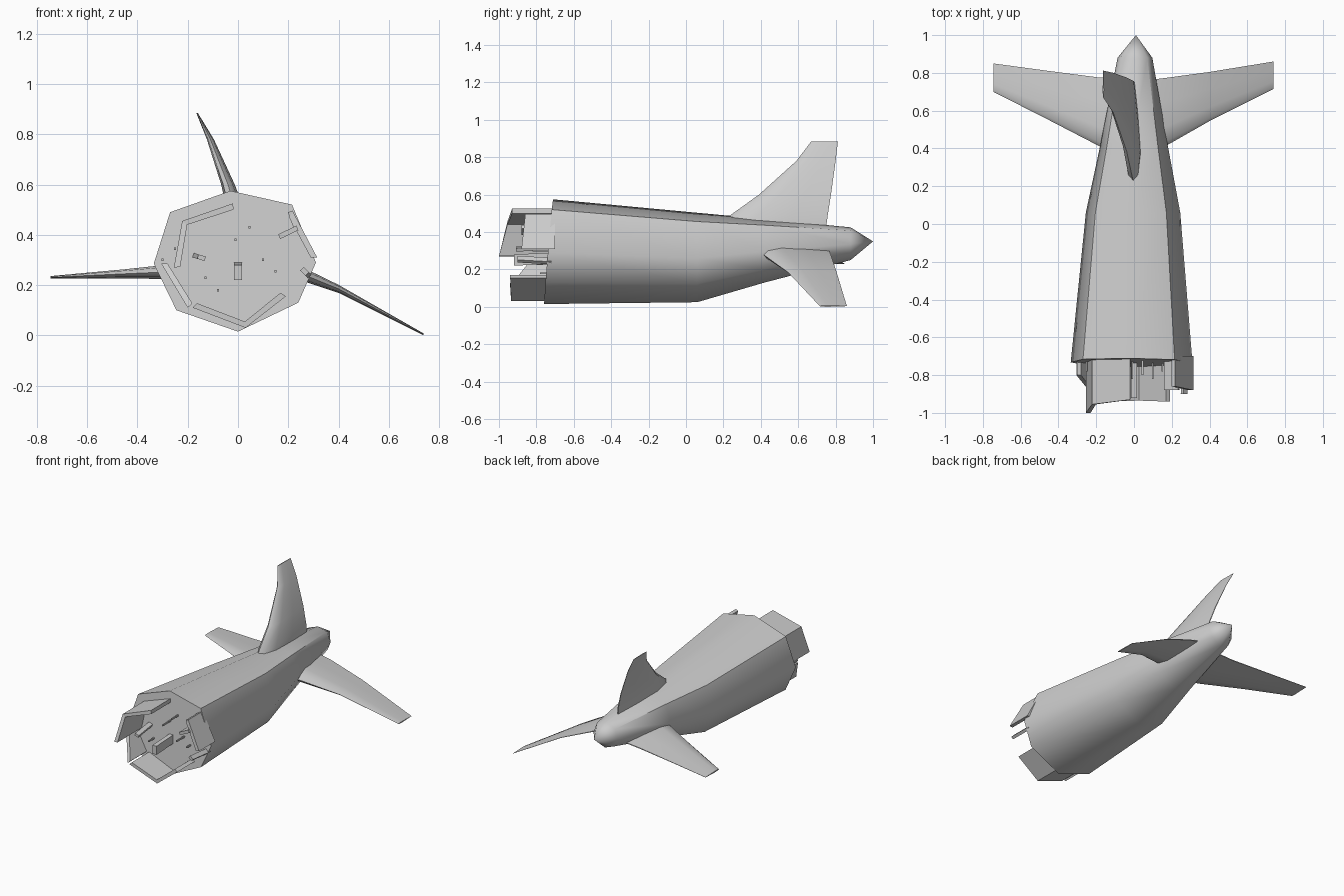
import bpy, bmesh, math
from mathutils import Vector


def loft(name, rings, smooth=0):
    """Skin a list of equal-length closed rings and cap both ends."""
    bm = bmesh.new()
    vs = [[bm.verts.new(p) for p in r] for r in rings]
    n = len(rings[0])
    for a, b in zip(vs, vs[1:]):
        for i in range(n):
            j = (i + 1) % n
            bm.faces.new((a[i], a[j], b[j], b[i]))
    bm.faces.new(vs[0])
    bm.faces.new(vs[-1])
    bmesh.ops.remove_doubles(bm, verts=bm.verts, dist=1e-4)
    bmesh.ops.recalc_face_normals(bm, faces=bm.faces)
    me = bpy.data.meshes.new(name)
    bm.to_mesh(me)
    bm.free()
    ob = bpy.data.objects.new(name, me)
    bpy.context.collection.objects.link(ob)
    if smooth:
        bpy.ops.object.select_all(action='DESELECT')
        ob.select_set(True)
        bpy.context.view_layer.objects.active = ob
        bpy.ops.object.shade_smooth_by_angle(angle=math.radians(smooth))
    return ob


# Fuselage: irregular octagon, broken open at a slant, tapering to the tail tip
OCT = [(-0.03, 0.575), (0.215, 0.52), (0.31, 0.29), (0.24, 0.13),
       (0.0, 0.015), (-0.245, 0.10), (-0.335, 0.285), (-0.27, 0.49)]
rings = [[(x, -0.76 + 0.085 * z - 0.01 * x, z) for x, z in OCT]]
for y, cx, half, low, top in [(0.06, -0.005, 0.25, 0.025, 0.503),
                              (0.42, 0.0, 0.178, 0.13, 0.47),
                              (0.88, 0.005, 0.092, 0.25, 0.425),
                              (1.0, 0.01, 0.0, 0.35, 0.35)]:
    rings.append([(cx + (x + 0.0125) / 0.3225 * half, y,
                   low + (z - 0.015) / 0.56 * (top - low)) for x, z in OCT])
loft("fuselage", rings, 50)


# Tail surfaces: each station is (x, z, leading y, trailing y, half thickness)
def foil(name, stations, vertical=False):
    shape = [(0, 0), (0.06, 0.7), (0.28, 1), (0.65, 0.6), (1, 0.08),
             (1, -0.08), (0.65, -0.6), (0.28, -1), (0.06, -0.7)]
    out = []
    for x, z, y0, y1, t in stations:
        out.append([(x + (h * t if vertical else 0), y0 + u * (y1 - y0),
                     z + (0 if vertical else h * t)) for u, h in shape])
    return loft(name, out, 45)


foil("tail_fin", [(0.0, 0.43, 0.22, 0.75, 0.04), (-0.005, 0.485, 0.23, 0.757, 0.036),
                  (-0.04, 0.60, 0.39, 0.775, 0.027), (-0.11, 0.78, 0.59, 0.80, 0.014),
                  (-0.163, 0.885, 0.67, 0.812, 0.003)], True)
foil("left_tailplane", [(-0.06, 0.265, 0.36, 0.77, 0.036), (-0.18, 0.257, 0.41, 0.775, 0.035),
                        (-0.45, 0.245, 0.55, 0.81, 0.018), (-0.745, 0.231, 0.70, 0.85, 0.005)])
foil("right_tailplane", [(0.06, 0.31, 0.37, 0.76, 0.035), (0.18, 0.275, 0.42, 0.775, 0.033),
                         (0.40, 0.185, 0.545, 0.805, 0.016), (0.738, 0.004, 0.715, 0.86, 0.004)])


# Torn skin panels: points (x, z, front y), thickened towards the middle
def panel(name, pts, thick=0.025):
    out = []
    for x, z, y in pts:
        d = (Vector((0, 0.29)) - Vector((x, z))).normalized() * thick
        xi, zi = x + d.x, z + d.y
        out.append([(x, -0.70, z), (x, y, z), (xi, y, zi), (xi, -0.70, zi)])
    loft(name, out)


panel("upper_left_panel", [(-0.255, 0.27, -1.0), (-0.222, 0.455, -0.955), (-0.02, 0.525, -0.93)])
panel("lower_left_panel", [(-0.305, 0.285, -0.80), (-0.20, 0.11, -0.93)])
panel("bottom_panel", [(-0.18, 0.11, -0.94), (0.03, 0.03, -0.935), (0.19, 0.155, -0.94)])
panel("right_panel", [(0.22, 0.49, -0.86), (0.315, 0.31, -0.88)])


# Bent struts and small broken rods sticking out of the bulkhead
def rod(name, x, z, w, h, length, tilt=0, dx=0, dz=0):
    c, s = math.cos(tilt), math.sin(tilt)
    corners = [(-w, -h), (w, -h), (w, h), (-w, h)]
    out = []
    for k in (0, 1):
        out.append([(x + k * dx + (a * c - b * s) / 2, -0.72 - k * length,
                     z + k * dz + (a * s + b * c) / 2) for a, b in corners])
    loft(name, out)


rod("centre_strut", 0.0, 0.26, 0.03, 0.06, 0.20, 0, 0.0, -0.01)
rod("left_strut", -0.165, 0.315, 0.03, 0.018, 0.19, -0.3, 0.02, -0.006)
rod("upper_right_strut", 0.20, 0.41, 0.08, 0.02, 0.16, 0.45)
rod("upper_right_bracket", 0.22, 0.46, 0.02, 0.07, 0.14, 0.35)
rod("right_strut", 0.275, 0.245, 0.03, 0.02, 0.18, -0.8, -0.01, 0.01)
for i, (x, z) in enumerate([(-0.08, 0.18), (-0.13, 0.23), (0.10, 0.30), (0.15, 0.255),
                            (0.045, 0.43), (-0.01, 0.38), (-0.25, 0.345), (-0.30, 0.30)]):
    rod(f"broken_rod_{i + 1}", x, z, 0.008, 0.01, 0.06 + 0.02 * (i % 3))
